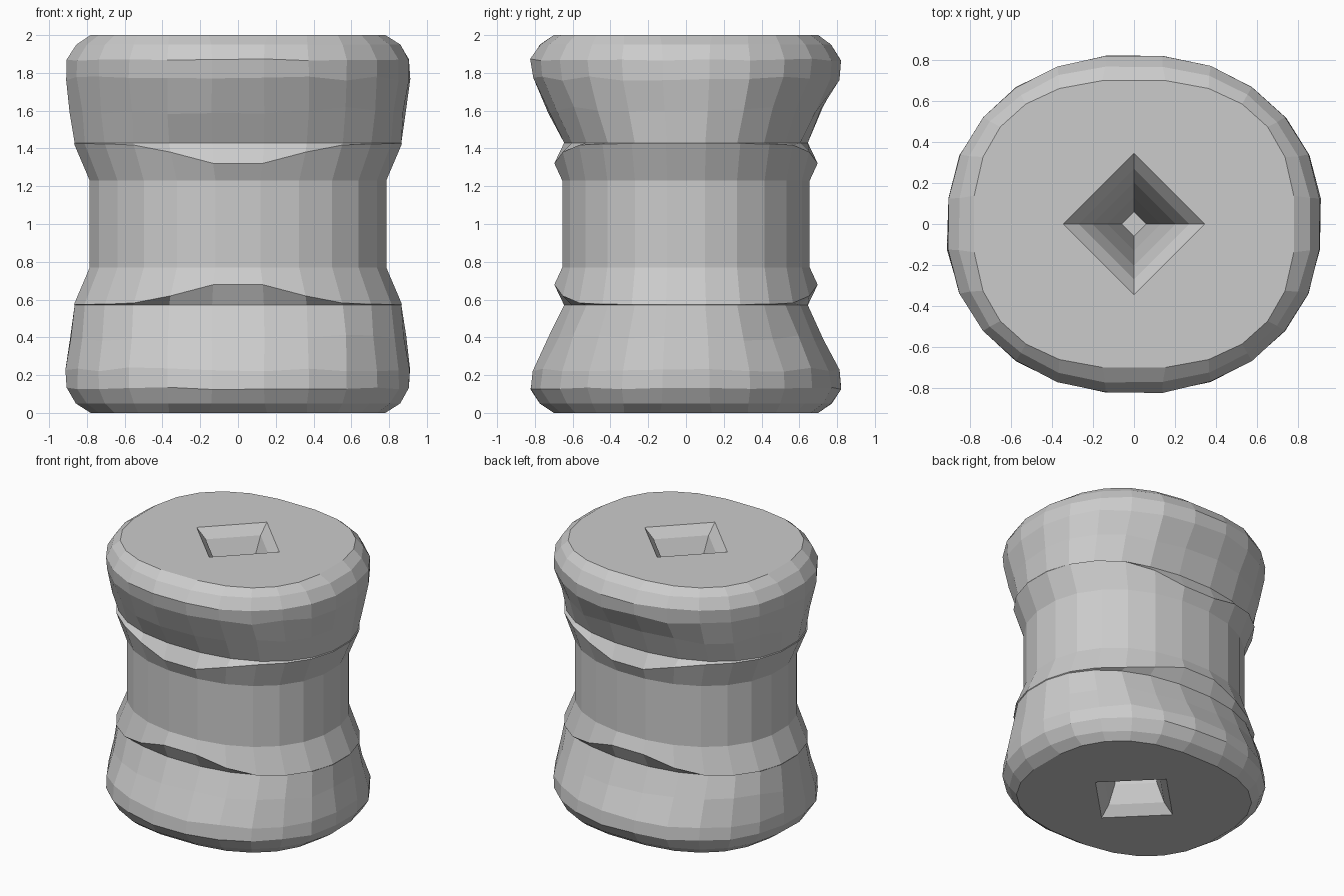
import bpy, bmesh, math, random

cube = bpy.data.objects.get("Cube")
if cube:
    bpy.data.objects.remove(cube, do_unlink=True)

random.seed(4)
SIDES = 24
MID = 1.0

# Upper half of the spool: height, half width, half depth, squareness, front dip, roughness
PROFILE = [
    (1.23, 0.785, 0.655, 2.15, 0.0, 0.0),
    (1.425, 0.868, 0.697, 2.15, 0.115, 0.0),
    (1.43, 0.865, 0.645, 2.2, 0.0, 0.0),
    (1.60, 0.892, 0.73, 2.2, 0.0, 0.02),
    (1.77, 0.915, 0.815, 2.15, 0.0, 0.012),
    (1.87, 0.91, 0.825, 2.15, 0.0, 0.006),
    (1.95, 0.86, 0.775, 2.25, 0.0, 0.012),
    (2.00, 0.78, 0.70, 2.5, 0.0, 0.0),
]
# Square socket: height and half diagonal, flared at the mouth
SOCKET = [(2.0, 0.345), (1.93, 0.27), (1.8, 0.205), (1.5, 0.13), (1.06, 0.06)]


def spool_ring(bm, flip, z, rx, ry, n, dip, rough):
    """Rounded ring with flats facing the four main directions."""
    first = math.pi / SIDES
    top = math.cos(first) ** (2 / n)
    verts = []
    for i in range(SIDES):
        a = first + math.tau * i / SIDES
        c, s = math.cos(a), math.sin(a)
        k = (1 - random.random() * rough) / top
        x = rx * k * math.copysign(abs(c) ** (2 / n), c)
        y = ry * k * math.copysign(abs(s) ** (2 / n), s)
        h = z - dip * abs(s) ** 12
        if rough and z < 1.9:
            h += random.uniform(-rough, rough)
        verts.append(bm.verts.new((x, y, 2 * MID - h if flip else h)))
    return verts


def socket_ring(bm, flip, z, r):
    h = 2 * MID - z if flip else z
    return [bm.verts.new((x * r, y * r, h))
            for x, y in ((1, 0), (0, 1), (-1, 0), (0, -1))]


def bridge(bm, a, b):
    n = len(a)
    for i in range(n):
        j = (i + 1) % n
        bm.faces.new((a[i], a[j], b[j], b[i]))


def loop_edges(bm, ring):
    return [bm.edges.get((ring[i - 1], ring[i])) for i in range(len(ring))]


bm = bmesh.new()
waists = []
for flip in (False, True):
    # Flared end of the spool
    rings = [spool_ring(bm, flip, *row) for row in PROFILE]
    for a, b in zip(rings, rings[1:]):
        bridge(bm, a, b)
    waists.append(rings[0])
    # Tapering square socket with a small flat floor
    pits = [socket_ring(bm, flip, *row) for row in SOCKET]
    for a, b in zip(pits, pits[1:]):
        bridge(bm, a, b)
    bm.faces.new(pits[-1])
    # Flat end around the socket mouth
    bmesh.ops.triangle_fill(
        bm, use_beauty=True,
        edges=loop_edges(bm, rings[-1]) + loop_edges(bm, pits[0]))

# Straight waist between both ends
bridge(bm, *waists)
bmesh.ops.recalc_face_normals(bm, faces=bm.faces[:])

mesh = bpy.data.meshes.new("spool_body")
bm.to_mesh(mesh)
bm.free()
body = bpy.data.objects.new("spool_body", mesh)
bpy.context.collection.objects.link(body)

# Plain grey material
grey = bpy.data.materials.new("light_grey")
grey.use_nodes = True
color = (0.6, 0.6, 0.6, 1.0)
grey.diffuse_color = color
grey.node_tree.nodes["Principled BSDF"].inputs["Base Color"].default_value = color
mesh.materials.append(grey)
